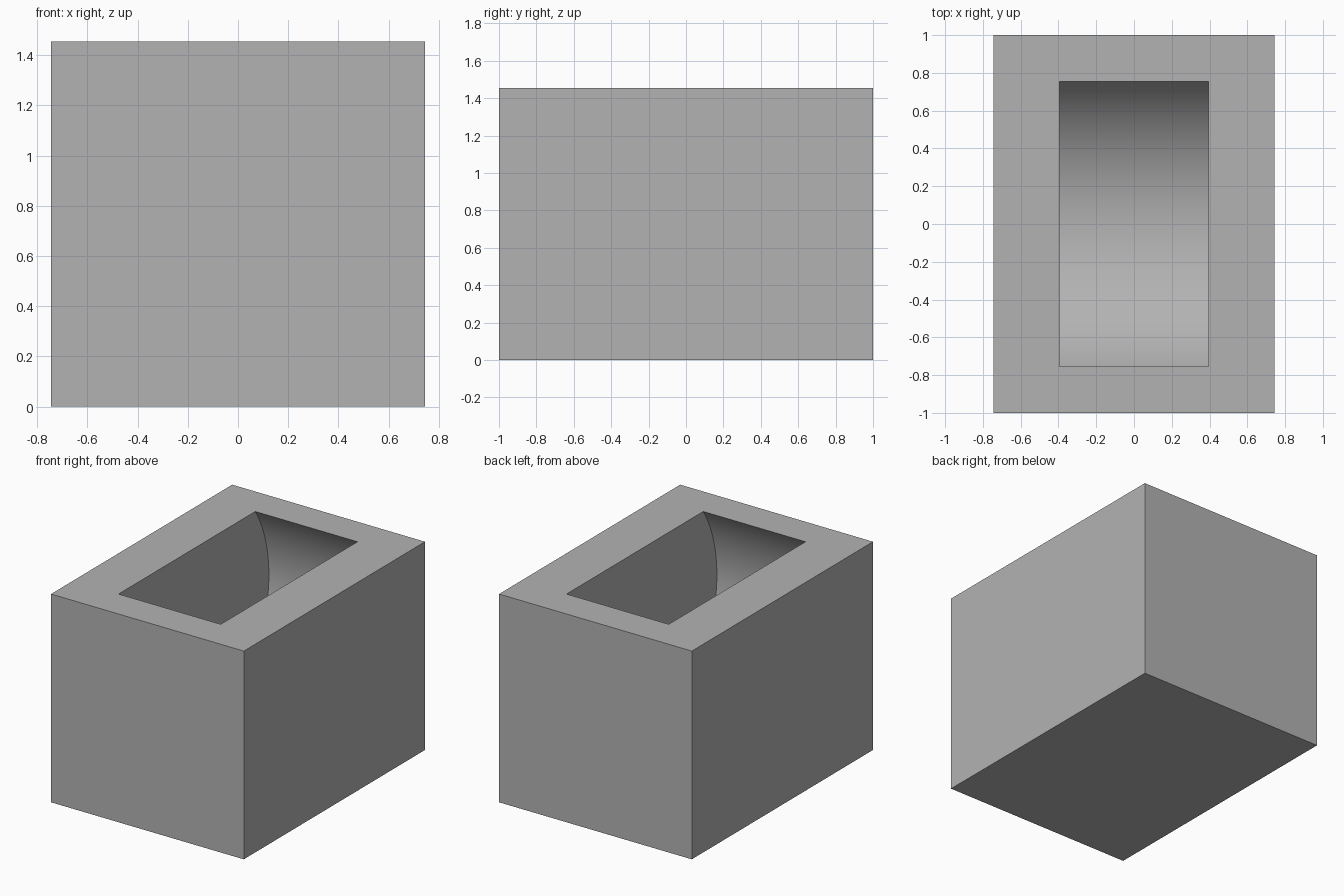
import bpy
from math import radians, sqrt

cube = bpy.data.objects.get("Cube")
if cube:
    bpy.data.objects.remove(cube, do_unlink=True)

WIDTH, LENGTH, HEIGHT = 1.49, 2.0, 1.455
SLOT_WIDTH, SLOT_HALF, RADIUS = 0.79, 0.755, 0.905

grey = bpy.data.materials.new("plain grey")
grey.use_nodes = True
colour = (0.45, 0.45, 0.45, 1)
grey.diffuse_color = colour
grey.node_tree.nodes["Principled BSDF"].inputs["Base Color"].default_value = colour

# Solid block
bpy.ops.mesh.primitive_cube_add(size=1, location=(0, 0, HEIGHT / 2))
block = bpy.context.object
block.name = "slotted_block"
block.scale = (WIDTH, LENGTH, HEIGHT)
bpy.ops.object.transform_apply(location=True, rotation=True, scale=True)
block.data.materials.append(grey)

# Round drum that hollows the block and breaks through its top as a slot
axis_height = HEIGHT - sqrt(RADIUS ** 2 - SLOT_HALF ** 2)
bpy.ops.mesh.primitive_cylinder_add(vertices=128, radius=RADIUS, depth=SLOT_WIDTH,
                                    location=(0, 0, axis_height),
                                    rotation=(0, radians(90), 0))
drum = bpy.context.object
drum.name = "drum_cutter"
drum.hide_render = True
drum.data.materials.append(grey)

# Cut the cavity, then drop the cutter
cut = block.modifiers.new("drum_cavity", "BOOLEAN")
cut.operation = "DIFFERENCE"
cut.solver = "EXACT"
cut.object = drum
bpy.ops.object.select_all(action="DESELECT")
block.select_set(True)
bpy.context.view_layer.objects.active = block
bpy.ops.object.modifier_apply(modifier=cut.name)
bpy.data.objects.remove(drum, do_unlink=True)
bpy.ops.object.shade_smooth_by_angle(angle=radians(30))
